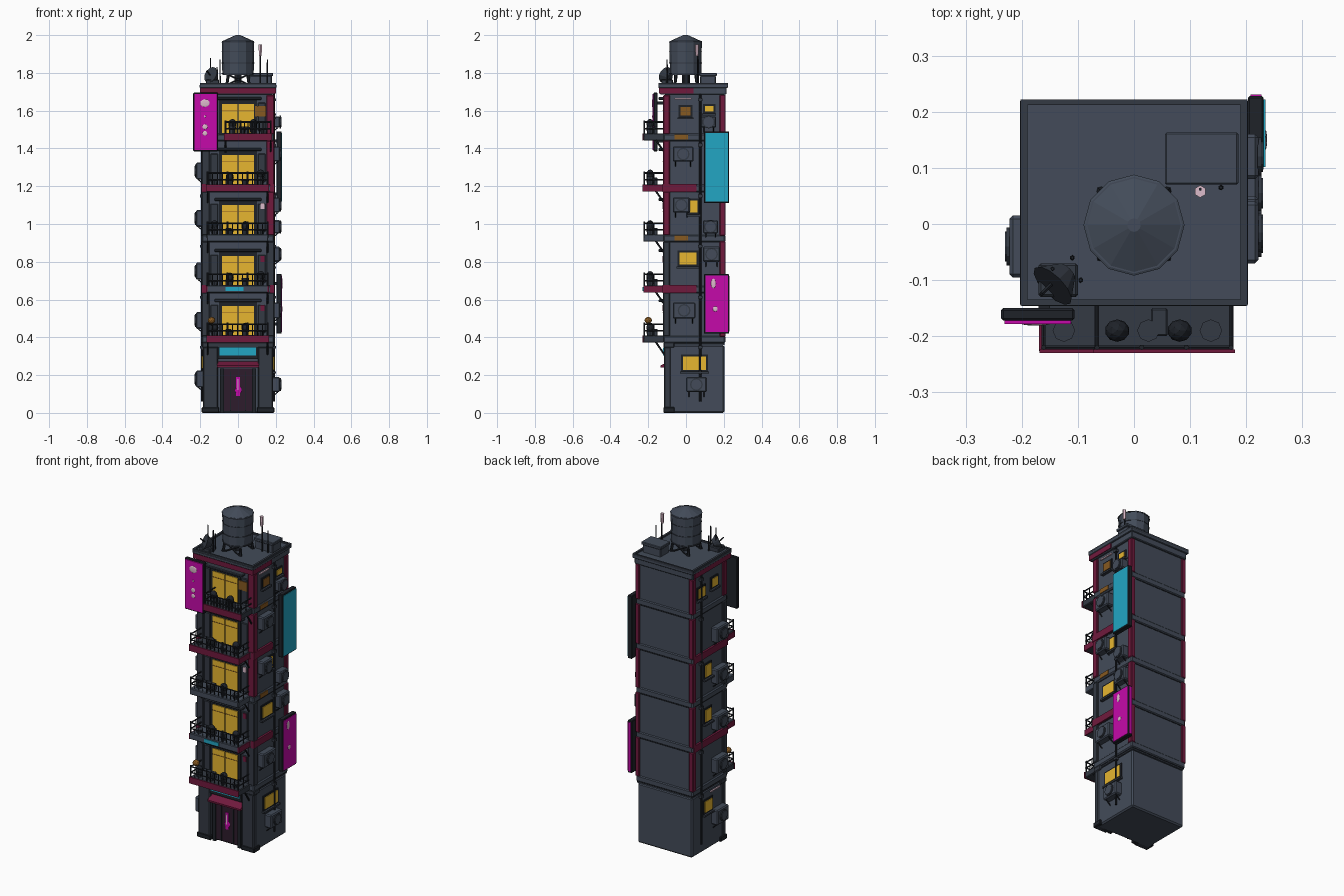
import bpy, bmesh, math, random
from mathutils import Vector, Matrix
random.seed(4)

def material(name, rgb):
    m = bpy.data.materials.new(name)
    m.diffuse_color = (*rgb, 1)
    return m
SLATE = material("slate", (0.056, 0.071, 0.1))
DARK = material("charcoal", (0.013, 0.016, 0.022))
MID = material("dark slate", (0.033, 0.041, 0.056))
RED = material("crimson", (0.16, 0.01, 0.046))
PINK = material("magenta", (0.56, 0.003, 0.4))
CYAN = material("cyan", (0.016, 0.38, 0.55))
GOLD = material("window yellow", (0.8, 0.47, 0.03))
BROWN = material("brown", (0.24, 0.1, 0.015))
PALE = material("pale pink", (0.72, 0.5, 0.6))
PLUM = material("plum", (0.026, 0.012, 0.025))

def finish(bm, name, mat):
    bmesh.ops.recalc_face_normals(bm, faces=bm.faces)
    me = bpy.data.meshes.new(name)
    bm.to_mesh(me)
    bm.free()
    me.materials.append(mat)
    ob = bpy.data.objects.new(name, me)
    bpy.context.collection.objects.link(ob)
    return ob

def box(name, x0, x1, y0, y1, z0, z1, mat, bevel=0.0):
    bm = bmesh.new()
    bmesh.ops.create_cube(bm, size=1)
    for v in bm.verts:
        v.co = Vector(((x0 + x1) / 2 + v.co.x * (x1 - x0), (y0 + y1) / 2 + v.co.y * (y1 - y0),
                       (z0 + z1) / 2 + v.co.z * (z1 - z0)))
    if bevel:
        bmesh.ops.bevel(bm, geom=bm.edges[:], offset=bevel, segments=1, affect='EDGES')
    return finish(bm, name, mat)

def rod(name, p, q, r, mat, r2=None, sides=6):
    p, q = Vector(p), Vector(q)
    d = q - p
    bm = bmesh.new()
    bmesh.ops.create_cone(bm, cap_ends=True, segments=sides, radius1=r, radius2=r if r2 is None else r2,
                          depth=d.length)
    bm.transform(Matrix.Translation((p + q) / 2) @ d.to_track_quat('Z', 'Y').to_matrix().to_4x4())
    return finish(bm, name, mat)

def ball(name, c, s, mat):
    bm = bmesh.new()
    bmesh.ops.create_icosphere(bm, subdivisions=2, radius=1)
    bm.transform(Matrix.Translation(c) @ Matrix.Diagonal((*s, 1)))
    return finish(bm, name, mat)

def sbox(name, s, a0, a1, y0, y1, z0, z1, mat, bevel=0.0):
    """Box on the right (s=1) or left (s=-1) side, a = distance from the middle."""
    return box(name, min(s * a0, s * a1), max(s * a0, s * a1), y0, y1, z0, z1, mat, bevel)

W, FRONT, BACK = 0.182, -0.112, 0.203
LEVELS = [0.39, 0.655, 0.925, 1.19, 1.46, 1.70]

# Ground floor with corner piers
box("ground_floor", -W, W, -0.095, BACK, 0, 0.36, SLATE, 0.008)
for s in (-1, 1):
    sbox("ground_front_pier", s, 0.105, 0.186, -0.117, -0.08, 0, 0.35, MID, 0.006)
    sbox("ground_pier_base", s, 0.1, 0.192, -0.12, -0.06, 0, 0.03, DARK, 0.004)
    sbox("door_jamb", s, 0.075, 0.095, -0.11, -0.09, 0, 0.235, DARK)
box("ground_lintel", -0.19, 0.19, -0.118, -0.06, 0.345, 0.375, MID, 0.005)
box("door", -0.08, 0.08, -0.101, -0.09, 0.01, 0.235, PLUM)
for x in (-0.04, 0.04):
    box("door_seam", x - 0.003, x + 0.003, -0.104, -0.1, 0.01, 0.22, DARK)
box("door_neon", -0.01, 0.01, -0.107, -0.1, 0.09, 0.19, PINK)
ball("door_neon_glow", (0.002, -0.104, 0.12), (0.018, 0.004, 0.02), PINK)
box("door_neon_core", -0.003, 0.003, -0.11, -0.105, 0.12, 0.18, PALE)
awning = box("awning", -0.11, 0.11, -0.135, -0.09, 0.24, 0.275, RED)
for v in awning.data.vertices:
    if v.co.y < -0.12 and v.co.z > 0.26:
        v.co.z = 0.25
box("shop_sign_frame", -0.105, 0.105, -0.116, -0.09, 0.285, 0.352, DARK)
box("shop_sign", -0.098, 0.095, -0.121, -0.115, 0.305, 0.347, CYAN)

# Storeys, floor bands and corner columns
for i in range(5):
    z0, z1 = LEVELS[i], LEVELS[i + 1]
    box("storey", -W, W, FRONT, BACK, z0 - 0.03, z1, SLATE)
    box("floor_band", -0.19, 0.19, -0.12, 0.208, z0 - 0.02, z0 + 0.018, SLATE, 0.006)
    box("band_shadow_line", -0.184, 0.184, -0.115, 0.205, z0 - 0.024, z0 - 0.02, DARK)
    if i in (1, 3):
        sbox("red_band_right", 1, 0.17, 0.194, -0.124, 0.055, z0 - 0.02, z0 + 0.022, RED)
        sbox("red_band_left", -1, 0.17, 0.194, -0.124, 0.2, z0 - 0.02, z0 + 0.022, RED)
    for s in (-1, 1):
        sbox("back_column", s, 0.165, 0.194, 0.178, 0.21, z0 + 0.012, z1 - 0.016, RED, 0.004)
        front_red = i == 4 or (s == 1 and i >= 2)
        sbox("front_column", s, 0.15, 0.193, -0.121, -0.085, z0 + 0.016, z1 - 0.018,
             RED if front_red else MID, 0.004)

# Front windows, curtains and frames
for i in range(5):
    z = LEVELS[i] + 0.012
    box("window_frame", -0.1, 0.1, -0.118, -0.1, z, z + 0.19, DARK)
    box("window_hood", -0.125, 0.125, -0.145, -0.1, z + 0.185, z + 0.2, MID, 0.004)
    for s in (-1, 1):
        sbox("window_pane", s, 0.003, 0.084, -0.123, -0.116, z + 0.01, z + 0.163, GOLD)
        sbox("side_shutter", s, 0.105, 0.145, -0.119, -0.1, z + 0.02, z + 0.17, MID, 0.003)
    box("window_rail", -0.085, 0.085, -0.125, -0.12, z + 0.127, z + 0.13, BROWN)
box("brown_shutter", 0.09, 0.147, -0.123, -0.117, 1.57, 1.625, BROWN)
for x, z, m in ((0.13, 0.56, RED), (0.13, 1.1, PALE), (0.13, 0.82, RED)):
    box("wall_plate", x - 0.01, x + 0.01, -0.124, -0.117, z - 0.02, z + 0.01, m)

# Balconies with railings, struts and clutter
for i in range(5):
    z = LEVELS[i]
    x0, x1 = (-0.07, 0.177) if i == 4 else (-0.165, 0.16)
    yf = -0.226
    top = z + 0.08
    box("balcony_slab", x0, x1, yf, FRONT, z - 0.018, z + 0.02, SLATE if i in (1, 2) else MID, 0.004)
    if i in (0, 3, 4):
        box("balcony_red_face", x0 - 0.003, x1 + 0.003, yf - 0.004, yf + 0.002, z - 0.018, z + 0.02, RED)
    if i in (1, 3):
        for x in (x0, x1):
            box("balcony_red_end", x - 0.004, x + 0.004, yf, -0.12, z - 0.018, z + 0.016, RED)
    if i == 1:
        box("balcony_cyan_strip", -0.065, 0.03, yf - 0.004, yf, z - 0.01, z + 0.012, CYAN)
    for h in (top, z + 0.045):
        rod("railing_front", (x0, yf + 0.006, h), (x1, yf + 0.006, h), 0.004, DARK)
        for x in (x0 + 0.004, x1 - 0.004):
            rod("railing_side", (x, yf + 0.006, h), (x, FRONT, h), 0.004, DARK)
    n = 12
    for k in range(n + 1):
        x = x0 + 0.004 + (x1 - x0 - 0.008) * k / n
        rod("railing_post", (x, yf + 0.006, z), (x, yf + 0.006, top + (0.008 if k % 4 == 0 else 0)),
            0.005 if k % 4 == 0 else 0.0025, DARK, sides=5)
    for x in (x0 + 0.004, x1 - 0.004):
        rod("railing_side_post", (x, -0.17, z), (x, -0.17, top), 0.003, DARK, sides=5)
        rod("balcony_strut", (x, -0.16, z - 0.015), (x, -0.115, z - 0.08), 0.005, DARK)
    for k in range(4):
        x = x0 + 0.04 + (x1 - x0 - 0.08) * k / 3
        h = random.uniform(0.025, 0.045)
        rod("flower_pot", (x, -0.19, z + 0.015), (x, -0.19, z + 0.015 + h), 0.015, MID, 0.02, 8)
        if k % 2 == i % 2:
            ball("pot_plant", (x, -0.19, z + 0.03 + h), (0.022, 0.02, 0.025), DARK)
    box("balcony_crate", x0 + 0.1, x0 + 0.13, -0.2, -0.15, z + 0.015, z + 0.055, MID, 0.003)
ball("brown_plant", (-0.14, -0.2, 0.49), (0.02, 0.02, 0.018), BROWN)

# Side windows and air conditioners
def side_window(s, y0, y1, z0, z1, mat=GOLD):
    sbox("side_window_frame", s, 0.17, 0.188, y0 - 0.01, y1 + 0.01, z0 - 0.01, z1 + 0.01, DARK)
    sbox("side_window", s, 0.185, 0.192, y0, y1, z0, z1, mat)
    sbox("side_window_sill", s, 0.18, 0.2, y0 - 0.015, y1 + 0.015, z0 - 0.02, z0 - 0.01, MID)

def air_conditioner(s, y0, y1, z0, z1):
    sbox("air_conditioner", s, 0.175, 0.222, y0, y1, z0, z1, SLATE, 0.006)
    yc, zc = (y0 + y1) / 2, (z0 + z1) / 2
    rod("fan_ring", (s * 0.22, yc, zc), (s * 0.227, yc, zc), 0.034, MID, sides=12)
    rod("fan_hub", (s * 0.225, yc, zc), (s * 0.23, yc, zc), 0.027, SLATE, sides=12)
    for y in (y0 + 0.015, y1 - 0.015):
        rod("bracket", (s * 0.21, y, z0), (s * 0.18, y, z0 - 0.025), 0.003, DARK)

for w in ((-0.016, 0.106, 0.228, 0.298), (-0.035, 0.055, 0.785, 0.85), (0.02, 0.06, 1.06, 1.125),
          (0.1, 0.145, 1.595, 1.625)):
    side_window(1, *w)
side_window(1, -0.03, 0.025, 1.575, 1.62, BROWN)
for w in ((0.02, 0.09, 0.235, 0.3), (0.03, 0.085, 0.78, 0.85), (0.03, 0.085, 1.05, 1.12),
          (-0.03, 0.02, 1.57, 1.62), (0.09, 0.15, 1.55, 1.605)):
    side_window(-1, *w)
for z in (1.46, 0.925):
    sbox("brown_band_patch", 1, 0.185, 0.193, -0.06, 0.01, z - 0.012, z + 0.014, BROWN)
for a in ((0.0, 0.11, 0.11, 0.19), (-0.07, 0.05, 0.5, 0.585), (-0.07, 0.02, 1.06, 1.14),
          (-0.07, 0.04, 1.33, 1.41), (0.09, 0.18, 0.8, 0.88), (0.09, 0.17, 0.95, 1.02),
          (0.08, 0.16, 1.51, 1.57)):
    air_conditioner(1, *a)
for z in (0.18, 0.49, 0.75, 1.03, 1.28):
    air_conditioner(-1, -0.095, 0.015, z - 0.045, z + 0.045)

# Drain pipes and thin pale strips
for s, y in ((1, 0.075), (-1, 0.125)):
    rod("drain_pipe", (s * 0.191, y, 0.06), (s * 0.191, y, 1.69), 0.006, DARK, sides=8)
    for z in LEVELS:
        sbox("pipe_clamp", s, 0.18, 0.2, y - 0.012, y + 0.012, z - 0.05, z - 0.035, MID)
    sbox("pale_side_strip", s, 0.18, 0.19, -0.06, 0.03, 1.66 if s > 0 else 0.335,
         1.667 if s > 0 else 0.342, PALE)

# Hanging signs: two on the right side, one on the front left
for z0, z1, m in ((1.11, 1.49, CYAN), (0.42, 0.735, PINK)):
    box("side_sign_frame", 0.203, 0.231, 0.095, 0.228, z0, z1, DARK, 0.003)
    box("side_sign_face", 0.225, 0.234, 0.102, 0.222, z0 + 0.008, z1 - 0.008, m)
    for z in (z0 + 0.05, z1 - 0.05):
        box("side_sign_bracket", 0.17, 0.21, 0.14, 0.16, z - 0.008, z + 0.008, DARK)
box("side_sign_back_edge", 0.208, 0.227, 0.226, 0.231, 0.43, 0.725, PINK)
box("front_sign_frame", -0.237, -0.106, -0.172, -0.15, 1.385, 1.695, DARK, 0.004)
box("front_sign_face", -0.231, -0.112, -0.178, -0.17, 1.393, 1.688, PINK)
for z in (1.44, 1.64):
    box("front_sign_bracket", -0.17, -0.15, -0.16, -0.1, z - 0.008, z + 0.008, DARK)
for x, z, r, k in ((-0.175, 1.64, 0.026, 0.8), (-0.175, 1.57, 0.006, 1), (-0.175, 1.515, 0.014, 1),
                   (-0.175, 1.48, 0.013, 1)):
    ball("front_sign_spot", (x, -0.178, z), (r, 0.003, r * k), PALE)
for y, z, h in ((0.145, 0.685, 0.026), (0.155, 0.55, 0.014)):
    ball("side_sign_spot", (0.234, y, z), (0.003, 0.013, h), PALE)

# Roof slab, red rim under the edge, parapet
box("roof_slab", -0.195, 0.195, -0.138, 0.215, 1.685, 1.73, SLATE, 0.004)
box("roof_cap", -0.203, 0.203, -0.146, 0.222, 1.72, 1.738, SLATE, 0.003)
box("roof_rim_front", -0.198, 0.2, -0.144, -0.13, 1.69, 1.72, RED)
for s in (-1, 1):
    sbox("roof_rim_side", s, 0.185, 0.2, -0.144, 0.04 if s > 0 else 0.2, 1.69, 1.72, RED)
    sbox("parapet_side", s, 0.19, 0.202, -0.145, 0.222, 1.73, 1.747, MID)
for y in (-0.145, 0.212):
    box("parapet_end", -0.2, 0.2, y, y + 0.01, 1.73, 1.747, MID)

# Water tank on legs
rod("tank_body", (0, -0.002, 1.79), (0, -0.002, 1.968), 0.083, SLATE, 0.086, 12)
rod("tank_roof", (0, -0.002, 1.965), (0, -0.002, 2.0), 0.09, SLATE, 0.012, 12)
for z in (1.795, 1.85, 1.91, 1.96):
    rod("tank_hoop", (0, -0.002, z), (0, -0.002, z + 0.004), 0.087, MID, sides=12)
rod("tank_neck", (0, 0, 1.73), (0, 0, 1.79), 0.02, DARK)
for sx in (-1, 1):
    for sy in (-1, 1):
        rod("tank_leg", (sx * 0.06, sy * 0.06, 1.73), (sx * 0.05, sy * 0.05, 1.8), 0.008, DARK)
        rod("tank_brace", (sx * 0.06, sy * 0.06, 1.735), (-sx * 0.05, sy * 0.05, 1.79), 0.005, DARK)

# Roof box, dish and antennas
box("roof_box", 0.06, 0.18, 0.075, 0.158, 1.73, 1.785, SLATE, 0.004)
box("roof_box_lid", 0.055, 0.186, 0.07, 0.163, 1.783, 1.8, SLATE, 0.003)
rod("dish_stand", (-0.13, -0.09, 1.73), (-0.13, -0.09, 1.775), 0.01, DARK)
rod("dish", (-0.12, -0.085, 1.775), (-0.145, -0.11, 1.79), 0.02, MID, 0.045, 12)
rod("dish_feed", (-0.14, -0.1, 1.78), (-0.165, -0.125, 1.81), 0.004, DARK)
box("roof_vent", -0.17, -0.1, -0.13, -0.07, 1.735, 1.765, MID, 0.004)
for x, y, z in ((-0.145, -0.08, 1.88), (-0.095, -0.1, 1.87), (-0.11, -0.06, 1.83),
                (0.118, 0.062, 1.95), (0.155, 0.065, 1.87)):
    rod("antenna", (x, y, 1.73), (x, y, z), 0.005, DARK, 0.003)
rod("antenna_tip", (0.118, 0.058, 1.89), (0.118, 0.058, 1.95), 0.008, PALE, 0.011)
